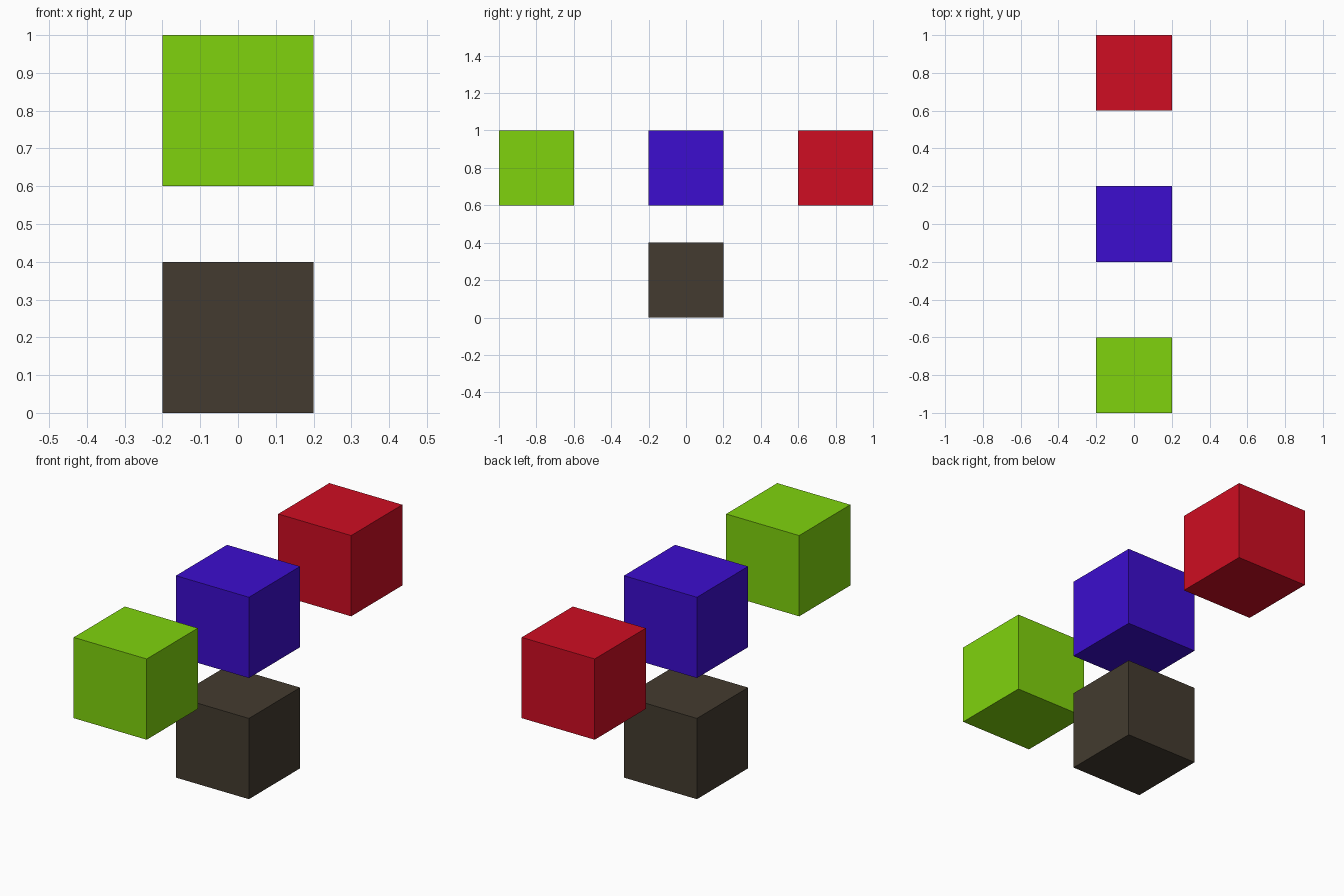
import bpy

if "Cube" in bpy.data.objects:
    bpy.data.objects.remove(bpy.data.objects["Cube"])

SIZE = 0.4


def cube(name, location, color):
    bpy.ops.mesh.primitive_cube_add(size=SIZE, location=location)
    obj = bpy.context.object
    obj.name = name
    mat = bpy.data.materials.new(name + "_color")
    mat.diffuse_color = (*color, 1.0)
    mat.use_nodes = True
    mat.node_tree.nodes["Principled BSDF"].inputs["Base Color"].default_value = mat.diffuse_color
    obj.data.materials.append(mat)


# Row of three floating cubes, front to back
cube("front_green_cube", (0, -0.8, 0.8), (0.215, 0.65, 0.004))
cube("middle_blue_cube", (0, 0, 0.8), (0.045, 0.004, 0.62))
cube("back_red_cube", (0, 0.8, 0.8), (0.62, 0.004, 0.016))

# Dark cube on the ground below the middle one
cube("lower_dark_cube", (0, 0, 0.2), (0.057, 0.044, 0.029))
